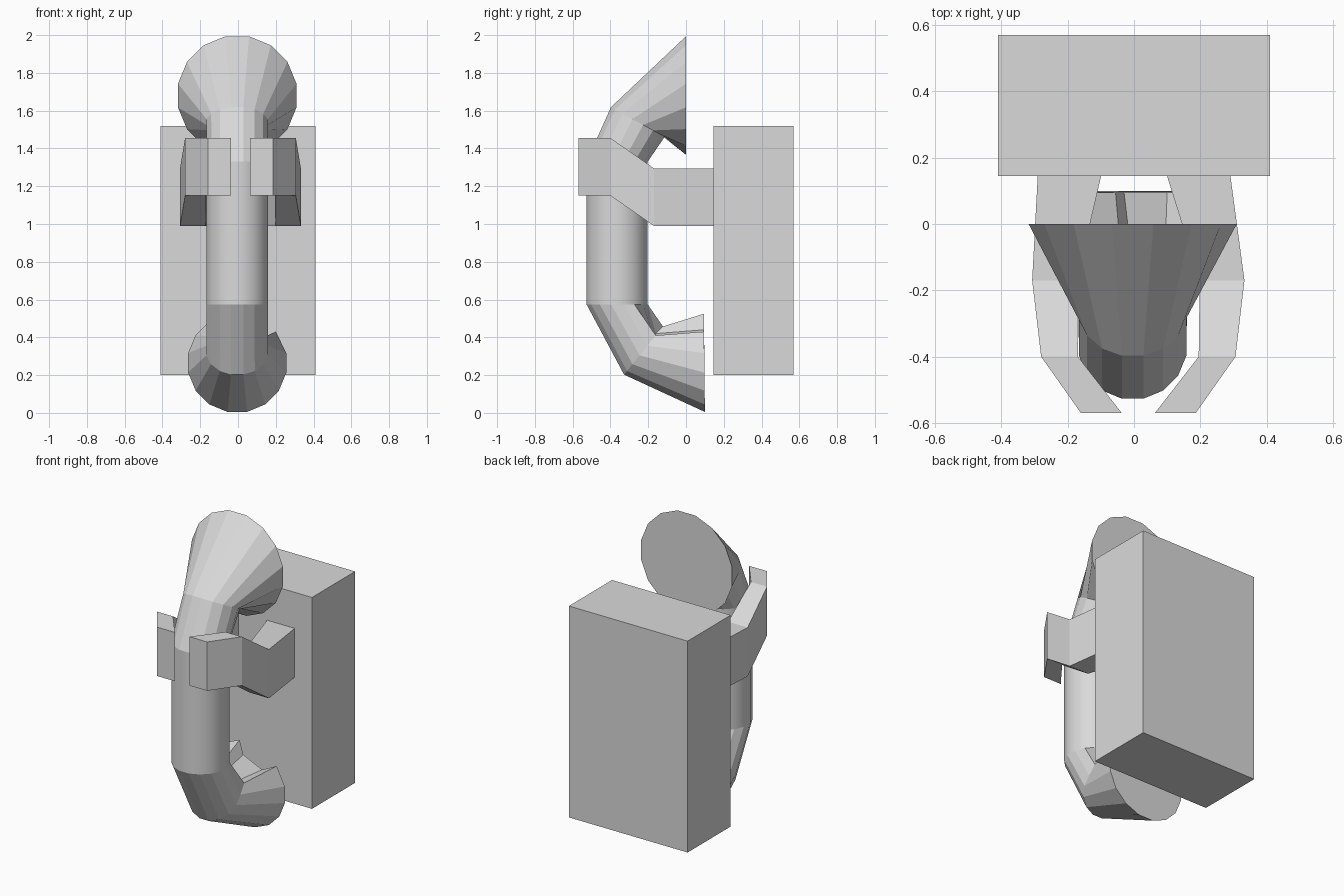
import bpy
import bmesh
from math import sin, cos, pi
from mathutils import Vector

cube = bpy.data.objects.get("Cube")
if cube:
    bpy.data.objects.remove(cube, do_unlink=True)

grey = bpy.data.materials.new("plain grey")
grey.use_nodes = True
grey.diffuse_color = (0.7, 0.7, 0.7, 1)
grey.node_tree.nodes["Principled BSDF"].inputs["Base Color"].default_value = (0.7, 0.7, 0.7, 1)


def finish(name, bm):
    bmesh.ops.recalc_face_normals(bm, faces=bm.faces)
    mesh = bpy.data.meshes.new(name)
    bm.to_mesh(mesh)
    bm.free()
    mesh.materials.append(grey)
    obj = bpy.data.objects.new(name, mesh)
    bpy.context.collection.objects.link(obj)
    return obj


def loft(name, rings, smooth_span=None):
    """Bridge equal rings of points and cap both ends."""
    bm = bmesh.new()
    loops = [[bm.verts.new(p) for p in ring] for ring in rings]
    count = len(loops[0])
    for i in range(len(loops) - 1):
        a, b = loops[i], loops[i + 1]
        for k in range(count):
            n = (k + 1) % count
            face = bm.faces.new((a[k], a[n], b[n], b[k]))
            face.smooth = i == smooth_span
    bm.faces.new(loops[0])
    bm.faces.new(loops[-1])
    return finish(name, bm)


# Wall box
bm = bmesh.new()
bmesh.ops.create_cube(bm, size=1)
bmesh.ops.scale(bm, vec=(0.82, 0.425, 1.32), verts=bm.verts)
bmesh.ops.translate(bm, vec=(0, 0.357, 0.86), verts=bm.verts)
finish("wall_box", bm)


# Handset: rings given by inner and outer (y, z) points
SIDES = 16


def ring(inner, outer):
    a, b = Vector((-0.004, *inner)), Vector((-0.004, *outer))
    centre, up = (a + b) / 2, (a - b) / 2
    side = Vector((up.length, 0, 0))
    turns = [(k + 0.5) * 2 * pi / SIDES for k in range(SIDES)]
    return [centre + up * cos(t) + side * sin(t) for t in turns]


handset = [
    ring((0.095, 0.53), (0.1, 0)),
    ring((-0.12, 0.46), (-0.33, 0.2)),
    ring((-0.2, 0.575), (-0.53, 0.575)),
    ring((-0.2, 1.33), (-0.53, 1.33)),
    ring((-0.11, 1.46), (-0.4, 1.62)),
    ring((0, 1.36), (0, 2.0)),
]
# Dented notch on top of the lower cup
handset[0][:3] = [(-0.03, 0.095, 0.44), (0.1, 0.095, 0.38), (0.2, 0.095, 0.43)]
handset[1][:3] = [(0.0, -0.16, 0.42), (0.09, -0.17, 0.4), (0.155, -0.16, 0.41)]
loft("handset", handset, smooth_span=2)


# Cradle arms: sections of (y, bottom z, inner x, outer x)
sections = [
    (0.15, 0.99, 0.098, 0.29),
    (-0.17, 0.99, 0.185, 0.32),
    (-0.4, 1.15, 0.182, 0.293),
    (-0.57, 1.15, 0.05, 0.173),
]
for name, sign in (("left_cradle_arm", 1), ("right_cradle_arm", -1)):
    rings = []
    for i, (y, z, x_in, x_out) in enumerate(sections):
        shift = 0.013 if i else 0
        a, b = sign * x_in + shift, sign * x_out + shift
        rings.append([(a, y, z), (b, y, z), (b, y, z + 0.305), (a, y, z + 0.305)])
    loft(name, rings)
